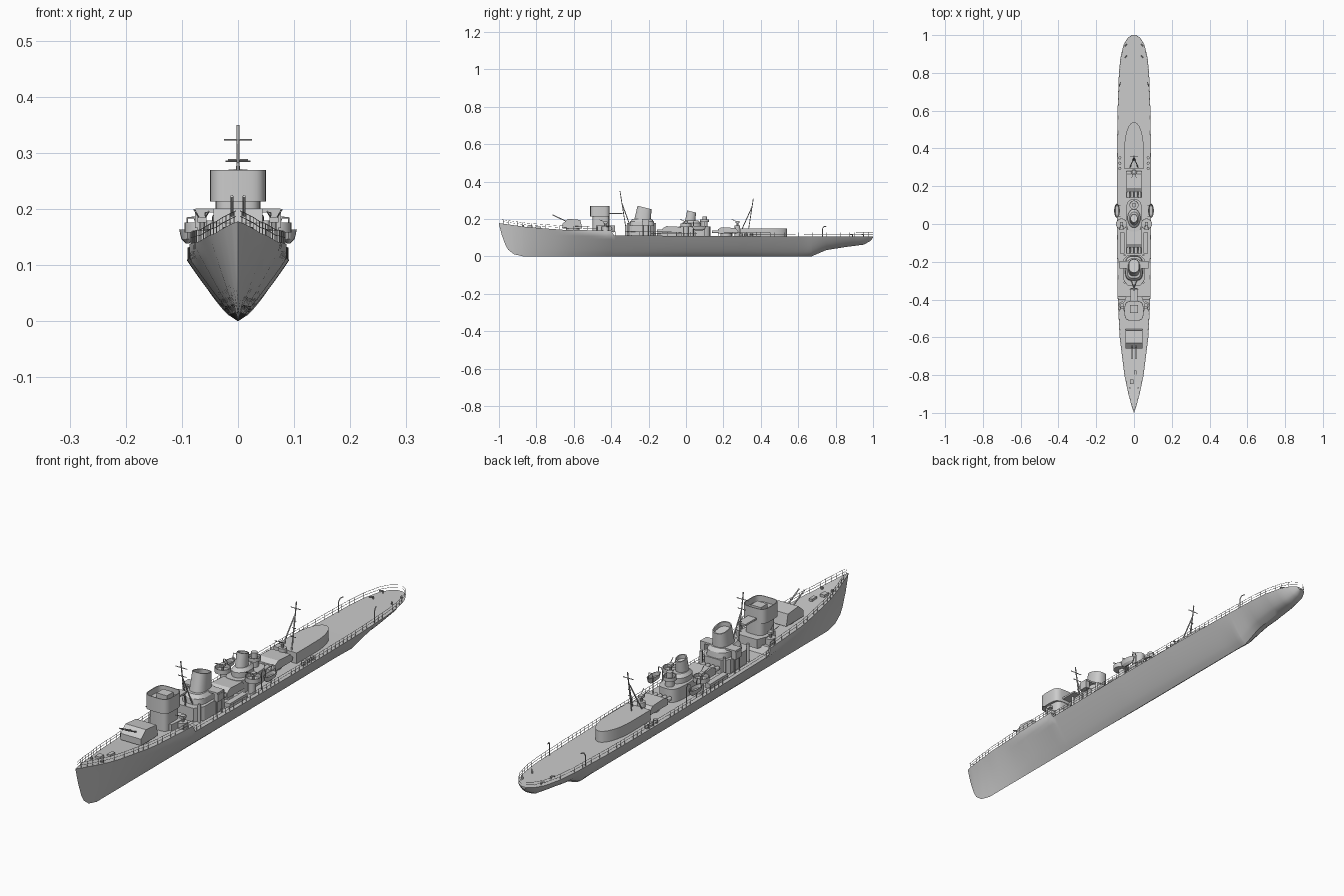
import bpy, bmesh
from math import sin, cos, pi, copysign

cube = bpy.data.objects.get("Cube")
if cube:
    bpy.data.objects.remove(cube, do_unlink=True)

grey = bpy.data.materials.new("naval_grey")
grey.use_nodes = True
grey.diffuse_color = (0.6, 0.6, 0.6, 1)
grey.node_tree.nodes["Principled BSDF"].inputs["Base Color"].default_value = grey.diffuse_color


def link(name, data):
    obj = bpy.data.objects.new(name, data)
    data.materials.append(grey)
    bpy.context.collection.objects.link(obj)
    return obj


def loft(name, rings):
    """Skin a stack of closed rings and cap both ends."""
    bm = bmesh.new()
    rows = [[bm.verts.new(p) for p in ring] for ring in rings]
    n = len(rows[0])
    for a, b in zip(rows, rows[1:]):
        for i in range(n):
            j = (i + 1) % n
            bm.faces.new((a[i], a[j], b[j], b[i]))
    bm.faces.new(rows[0])
    bm.faces.new(rows[-1])
    bmesh.ops.recalc_face_normals(bm, faces=bm.faces)
    mesh = bpy.data.meshes.new(name)
    bm.to_mesh(mesh)
    bm.free()
    return link(name, mesh)


def ring(x, y, rx, ry, z, tilt=0, square=1, n=28):
    """Ellipse, or a rounded rectangle where square is below 1."""
    pts = []
    for i in range(n):
        a = 2 * pi * i / n
        c, s = cos(a), sin(a)
        dy = ry * copysign(abs(s) ** square, s)
        pts.append((x + rx * copysign(abs(c) ** square, c), y + dy, z + tilt * dy))
    return pts


def drum(name, x, y, r, z0, z1, n=20):
    loft(name, [ring(x, y, r, r, z, n=n) for z in (z0, z1)])


def plan(name, outline, z0, z1):
    """Extrude a half outline (x, y), mirrored across the centreline, upward."""
    full = outline + [(-x, y) for x, y in reversed(outline)]
    loft(name, [[(x, y, z) for x, y in full] for z in (z0, z1)])


def side_profile(name, outline, half, x=0):
    """Extrude a side outline (y, z) across the beam."""
    loft(name, [[(x + h, y, z) for y, z in outline] for h in (-half, half)])


def box(name, x, y, rx, ry, z0, z1):
    side_profile(name, [(y - ry, z0), (y + ry, z0), (y + ry, z1), (y - ry, z1)], rx, x)


def tubes(name, paths, r):
    curve = bpy.data.curves.new(name, "CURVE")
    curve.dimensions = "3D"
    curve.bevel_depth = r
    curve.bevel_resolution = 1
    curve.use_fill_caps = True
    for path in paths:
        spline = curve.splines.new("POLY")
        spline.points.add(len(path) - 1)
        for point, co in zip(spline.points, path):
            point.co = (*co, 1)
    link(name, curve)


def tub(name, x, y, rx, ry, z0, z1, floor, wall=0.003, square=1):
    """Open-topped tub with a thin wall."""
    shape = [(0, z0), (0, z1), (wall, z1), (wall, floor)]
    loft(name, [ring(x, y, rx - w, ry - w, z, square=square) for w, z in shape])


def at(table, y):
    for (a, u), (b, v) in zip(table, table[1:]):
        if y <= b:
            return u + (v - u) * (max(y, a) - a) / (b - a)
    return table[-1][1]


# Hull lines: half beam, deck edge, keel, section fullness and knuckle
beam = [(-1, .001), (-.97, .011), (-.9, .03), (-.8, .051), (-.6, .076), (-.4, .086),
        (0, .091), (.3, .091), (.6, .087), (.8, .08), (.88, .072), (.95, .055), (.985, .034), (1, .012)]
deck = [(-1, .178), (-.85, .157), (-.65, .142), (-.4, .138), (-.385, .112), (.6, .107), (1, .108)]
keel = [(-1, .172), (-.985, .115), (-.965, .06), (-.95, .035), (-.92, .012), (-.87, 0),
        (.67, 0), (.75, .034), (.85, .05), (.95, .063), (.985, .082), (1, .1)]
full = [(-1, 1), (-.4, .9), (0, .8), (.6, .8), (.78, .55), (1, .5)]
knuckle = [(-.7, 1), (-.4, .8), (-.385, 1), (1, 1)]
STEPS = 9
stations = sorted({i / 40 for i in range(-40, 41)} | {y for y, _ in keel + beam + deck})
sections = []
for y in stations:
    w, top, low = at(beam, y), at(deck, y), at(keel, y)
    half = []
    for i in range(1, STEPS + 1):
        u = i / STEPS
        half.append((w * min(1, u / at(knuckle, y)) ** at(full, y), y, low + (top - low) * u))
    sections.append([(-x, b, z) for x, b, z in reversed(half)] + [(0, y, low)] + half)
loft("hull", sections)


# Deck railings
def edge(s, y, h):
    return (s * max(at(beam, y) - .002, .001), y, at(deck, y) + h)


tubes("railings", [[edge(s, y, h) for y in stations if y > -.99]
                   for s in (-1, 1) for h in (.011, .021)], .0007)
tubes("railing_posts", [[edge(s, i / 40, 0), edge(s, i / 40, .021)]
                        for s in (-1, 1) for i in range(-39, 40)], .0007)

# Forward gun turret
drum("turret_base", 0, -.605, .036, .135, .155)
side_profile("turret", [(-.66, .15), (-.66, .175), (-.63, .201), (-.565, .195), (-.555, .15)], .044)
tubes("turret_barrels", [[(s * .011, -.63, .182), (s * .011, -.713, .223)] for s in (-1, 1)], .0028)

# Bridge tower with an open top
loft("bridge_tower", [ring(0, -.455, .04, .045, z, square=.5) for z in (.13, .225)])
tub("bridge", 0, -.46, .05, .052, .214, .27, .247, square=.5)
box("bridge_chart_house", 0, -.45, .022, .02, .24, .266)
box("bridge_rear_platform", 0, -.375, .018, .035, .226, .233)
plan("bridge_house", [(.05, -.48), (.055, -.42), (.04, -.38)], .13, .165)


# Light guns in round tubs
def light_gun(x, y, z):
    drum("gun_pedestal", x, y, .005, z, z + .018, 10)
    box("gun_cradle", x, y, .008, .01, z + .014, z + .024)
    tubes("gun_barrels", [[(x + d, y, z + .02), (x + d * 3, y - .032, z + .034)]
                          for d in (-.004, .004)], .0015)


for s in (-1, 1):
    drum("bridge_gun_platform", s * .062, -.43, .019, .137, .162)
    light_gun(s * .064, -.43, .162)
    tub("midship_gun_tub", s * .066, 0, .029, .029, .158, .176, .162)
    drum("midship_gun_support", s * .06, 0, .014, .108, .16)
    light_gun(s * .066, 0, .165)
light_gun(0, .275, .165)
drum("aft_gun_stand", 0, .275, .015, .108, .165)


# Tripod masts with yards
def mast(name, y, base, top, rake, yards):
    z = base + (top - base) * .72
    h = y + rake * .72
    legs = [[(0, y, base), (0, y + rake, top)]]
    legs += [[(s * .021, y + .035 * copysign(1, -rake), base), (0, h, z)] for s in (-1, 1)]
    tubes(name, legs, .0024)
    cross = [[(-w, y + rake * k, base + (top - base) * k), (w, y + rake * k, base + (top - base) * k)]
             for k, w in yards]
    cross += [[(-.014 + .014 * k, y + rake * k, base + (top - base) * k),
               (.014 - .014 * k, y + rake * k, base + (top - base) * k)] for k in (.2, .4, .55)]
    tubes(name + "_yards", cross, .0015)


mast("fore_mast", -.315, .112, .35, -.038, [(.89, .025), (.74, .018)])
mast("aft_mast", .335, .148, .31, .025, [(.85, .022)])

# Forward funnel on its house
plan("forward_funnel_house", [(.035, -.325), (.058, -.29), (.058, -.19), (.035, -.165)], .108, .165)
loft("forward_funnel_casing", [ring(0, -.235, rx, ry, z, square=.6) for rx, ry, z in
                               ((.048, .066, .16), (.046, .063, .187), (.036, .052, .2))])
loft("forward_funnel", [ring(0, y, rx, ry, z, t, .8) for y, rx, ry, z, t in
                        ((-.232, .032, .045, .195, 0), (-.222, .029, .037, .262, -.25),
                         (-.222, .025, .033, .262, -.25), (-.222, .025, .033, .245, -.25))])
box("funnel_wing_platform", 0, -.215, .076, .02, .194, .201)
for s in (-1, 1):
    box("wing_locker", s * .068, -.215, .009, .018, .166, .194)
    tubes("wing_posts", [[(s * .07, y, .108), (s * .07, y, .195)] for y in (-.23, -.2)], .0025)
    tubes("funnel_vents", [[(s * .05, y, .11), (s * .05, y, .18)] for y in (-.31, -.165)], .006)

# Aft funnel, machinery house and searchlight
loft("aft_funnel_house", [ring(0, .045, .043, .085, z, square=.6) for z in (.108, .16)])
loft("aft_funnel_casing", [ring(0, .03, rx, ry, z) for rx, ry, z in
                           ((.034, .05, .155), (.034, .05, .18), (.024, .035, .192))])
loft("aft_funnel", [ring(0, y, r, r * 1.2, z, -.25) for y, r, z in
                    ((.022, .022, .185), (.03, .02, .24), (.03, .016, .24), (.03, .016, .225))])
drum("searchlight_tower", 0, .1, .016, .15, .185)
tub("searchlight_platform", 0, .1, .024, .024, .184, .198, .188)
drum("searchlight", 0, .1, .012, .187, .214)


# Torpedo launchers with four tubes
def launcher(y, z):
    drum("launcher_turntable", 0, y, .03, .105, z)
    side_profile("launcher_shield", [(y - .045, z), (y - .045, z + .022), (y - .025, z + .034),
                                     (y + .05, z + .03), (y + .065, z + .012), (y + .06, z)], .041)
    tubes("launcher_tubes", [[(x, y - .075, z + .01), (x, y + .02, z + .01)]
                             for x in (-.03, -.01, .01, .03)], .0085)


launcher(-.08, .128)
launcher(.215, .122)
for s in (-1, 1):
    box("torpedo_locker", s * .062, -.1, .011, .055, .108, .128)

# Aft deckhouse, tapering to a rounded point astern
curve_end = [(.05 * cos(a * pi / 16), .41 + .13 * sin(a * pi / 16)) for a in range(8)]
plan("aft_deckhouse", [(.05, .29)] + curve_end + [(.002, .54)], .105, .15)

# Ship's boats, davits and deck fittings
for s in (-1, 1):
    loft("boat", [ring(s * .09, .07, rx, ry, z) for rx, ry, z in
                  ((.003, .02, .139), (.011, .032, .147), (.015, .038, .164),
                   (.013, .036, .164), (.009, .03, .152))])
    tubes("boat_davits", [[(s * .073, y, .108), (s * .073, y, .172), (s * .078, y, .185),
                           (s * .09, y, .185), (s * .092, y, .16)] for y in (.04, .1)], .0018)
    tubes("stern_davit", [[(s * .077, .73, .105), (s * .077, .73, .148), (s * .075, .737, .16),
                           (s * .071, .75, .161)]], .0022)
    for y in (.295, .322, .35):
        drum("depth_charge", s * .075, y, .008, .105, .122, 12)
    for y in (.89, .95):
        tubes("stern_chock", [[(s * .04, y, .106), (s * .04, y, .117), (s * .05, y - .01, .117)]], .003)
    drum("mooring_bollard", s * .022, -.87, .005, .155, .168, 10)
box("anchor_winch", -.012, -.835, .01, .013, .15, .165)
box("deck_locker", .006, -.79, .007, .015, .145, .161)

# Soft shading with crisp edges
for obj in bpy.context.collection.objects:
    is_part = obj.type == "MESH" and grey.name in obj.data.materials
    obj.select_set(is_part)
    if is_part:
        bpy.context.view_layer.objects.active = obj
bpy.ops.object.shade_smooth_by_angle(angle=pi / 6)
